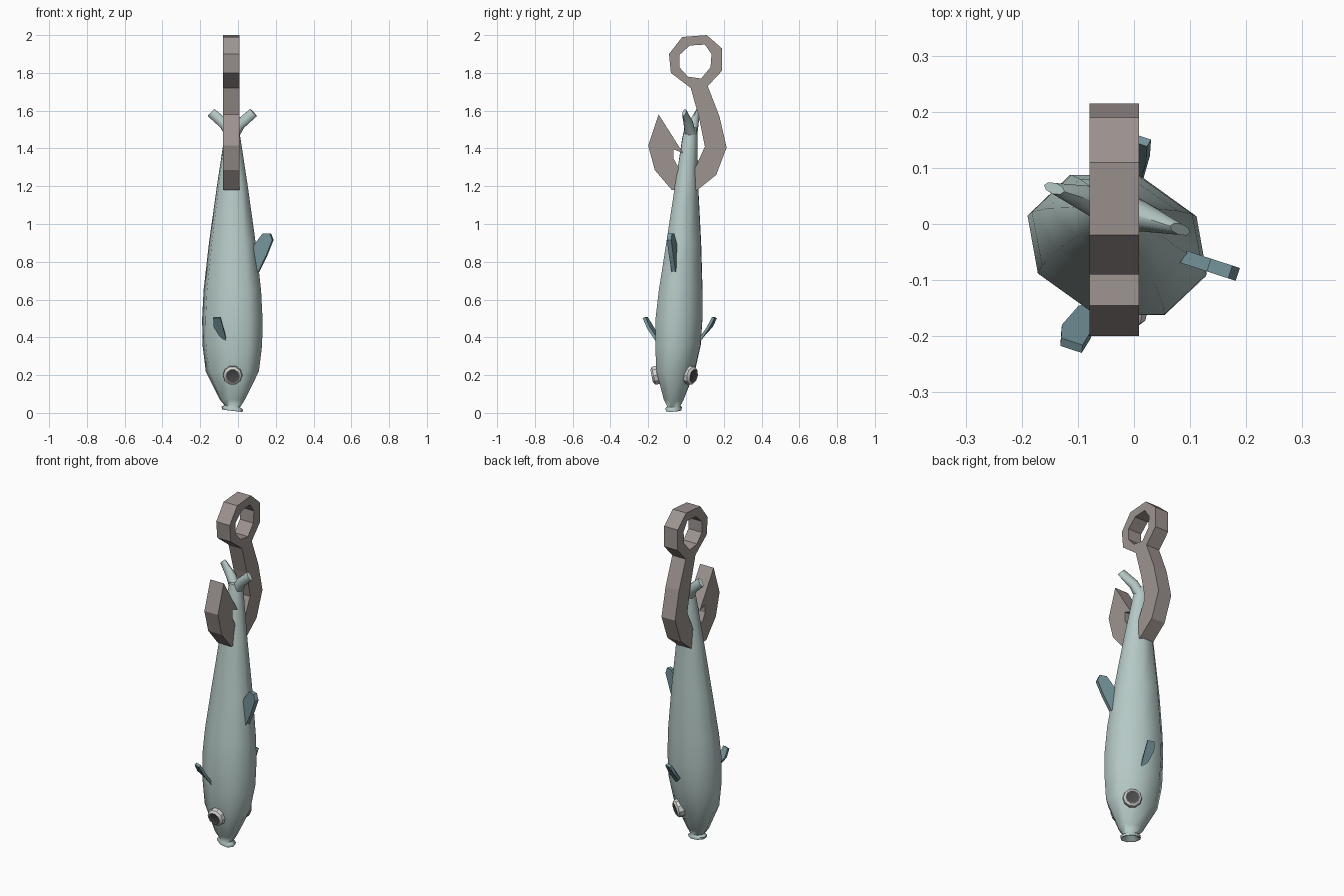
import bpy, bmesh, math
from mathutils import Vector, Matrix

cube = bpy.data.objects.get("Cube")
if cube:
    bpy.data.objects.remove(cube, do_unlink=True)


def material(name, rgb):
    m = bpy.data.materials.new(name)
    m.use_nodes = True
    m.diffuse_color = (*rgb, 1)
    bsdf = next(n for n in m.node_tree.nodes if n.type == 'BSDF_PRINCIPLED')
    bsdf.inputs["Base Color"].default_value = (*rgb, 1)
    return m


SKIN = material("pale_fish_skin", (0.46, 0.58, 0.56))
FIN = material("blue_grey_fin", (0.18, 0.30, 0.33))
STEEL = material("warm_grey_steel", (0.34, 0.295, 0.28))
WHITE = material("eye_white", (0.68, 0.68, 0.67))
PUPIL = material("dark_pupil", (0.07, 0.07, 0.07))

TURN = Matrix.Rotation(math.radians(-18), 3, 'Z')


def fish(u, v, z, cy):
    """Fish frame (u to the back fin, v to the side) to world."""
    return TURN @ Vector((u, v, 0)) + Vector((-0.03, cy, z))


def finish(name, bm, mats, smooth=None):
    bmesh.ops.recalc_face_normals(bm, faces=bm.faces)
    me = bpy.data.meshes.new(name)
    bm.to_mesh(me)
    bm.free()
    for m in mats:
        me.materials.append(m)
    ob = bpy.data.objects.new(name, me)
    bpy.context.collection.objects.link(ob)
    if smooth:
        bpy.ops.object.select_all(action='DESELECT')
        ob.select_set(True)
        bpy.context.view_layer.objects.active = ob
        bpy.ops.object.shade_smooth_by_angle(angle=math.radians(smooth))
    return ob


def loft(bm, rings):
    """Skin a list of equal point rings and cap both ends."""
    rows = [[bm.verts.new(p) for p in r] for r in rings]
    n = len(rows[0])
    for a, b in zip(rows, rows[1:]):
        for i in range(n):
            bm.faces.new((a[i], a[(i + 1) % n], b[(i + 1) % n], b[i]))
    bm.faces.new(rows[0])
    return bm.faces.new(rows[-1])


def circle(n):
    return [(math.cos(i * math.tau / n), math.sin(i * math.tau / n)) for i in range(n)]


# Body with flared lips: height, half depth, half width, centre y
PROFILE = [
    (0.045, 0.025, 0.02, -0.065), (0.015, 0.045, 0.033, -0.065),
    (0.012, 0.057, 0.042, -0.065), (0.025, 0.06, 0.045, -0.065),
    (0.035, 0.043, 0.036, -0.065), (0.07, 0.07, 0.055, -0.065),
    (0.22, 0.148, 0.104, -0.055), (0.36, 0.166, 0.125, -0.042),
    (0.50, 0.168, 0.130, -0.037), (0.65, 0.160, 0.120, -0.028),
    (0.90, 0.130, 0.095, -0.012), (1.20, 0.086, 0.064, 0.003),
    (1.45, 0.046, 0.043, 0.020), (1.51, 0.036, 0.034, 0.025),
]
bm = bmesh.new()
loft(bm, [[fish(a * c, b * s, z - (0.12 * a * c if z < 0.05 else 0), cy)
           for c, s in circle(8)] for z, a, b, cy in PROFILE])
finish("fish_body", bm, [SKIN], 70)

# Forked tail: two flattened stubs
STATIONS = [(0.0, 1.455, 0.03, 0.033), (0.045, 1.53, 0.029, 0.027),
            (0.118, 1.59, 0.027, 0.010)]
for side, label in ((1, "upper"), (-1, "lower")):
    bm = bmesh.new()
    loft(bm, [[fish(side * (u + 0.7 * h * c), t * s, z - 0.7 * h * c, 0.027)
               for c, s in circle(8)] for u, z, h, t in STATIONS])
    finish(label + "_tail_lobe", bm, [SKIN], 50)


# Fins: outlines in the fish frame, given a thickness
def fin(name, points, cy, thickness):
    bm = bmesh.new()
    pts = [fish(*p, cy) for p in points]
    normal = (pts[2] - pts[0]).cross(pts[3] - pts[0]).normalized()
    loft(bm, [[p + normal * s * thickness / 2 for p in pts] for s in (-1, 1)])
    finish(name, bm, [FIN])


fin("back_fin", [(0.10, 0, 0.76), (0.146, 0, 0.745), (0.19, 0, 0.83), (0.226, 0, 0.915),
                 (0.212, 0, 0.95), (0.172, 0, 0.95), (0.125, 0, 0.89)], -0.02, 0.024)
for side, label in ((-1, "front"), (1, "rear")):
    outline = [(0.006, 0.112, 0.375), (-0.031, 0.128, 0.41), (-0.049, 0.17, 0.46),
               (-0.043, 0.193, 0.505), (-0.003, 0.193, 0.505), (0.004, 0.165, 0.45)]
    fin(label + "_side_fin", [(u, side * v, z) for u, v, z in outline], -0.04, 0.016)

# Eyes: stepped white discs with dark pupils
for side, label in ((-1, "front"), (1, "rear")):
    out = TURN @ Vector((0.31, side * 0.95, 0)) + Vector((0, 0, -0.2))
    place = Matrix.Translation(fish(0.032, side * 0.094, 0.2, -0.058))
    place = place @ out.to_track_quat('Z', 'Y').to_matrix().to_4x4()
    bm = bmesh.new()
    steps = [(0.045, -0.03), (0.052, 0.0), (0.049, 0.015), (0.036, 0.025), (0.034, 0.024)]
    cap = loft(bm, [[place @ Vector((r * c, r * s, h)) for c, s in circle(10)]
                    for r, h in steps])
    cap.material_index = 1
    finish(label + "_eye", bm, [WHITE, PUPIL], 30)

# Hook: flat outline with an eyelet hole, extruded sideways
OUTLINE = [(0.025, 1.72), (-0.08, 1.80), (-0.09, 1.90), (-0.02, 1.99), (0.11, 2.0),
           (0.19, 1.93), (0.19, 1.81), (0.115, 1.73), (0.177, 1.57), (0.215, 1.405),
           (0.16, 1.26), (0.06, 1.18), (-0.075, 1.18), (-0.165, 1.285), (-0.2, 1.415),
           (-0.145, 1.58), (-0.015, 1.375), (-0.065, 1.395), (-0.065, 1.345),
           (-0.04, 1.30), (0.05, 1.30), (0.10, 1.41), (0.07, 1.56)]
HOLE = [(0.02, 1.945), (0.10, 1.95), (0.135, 1.90), (0.13, 1.83),
        (0.08, 1.77), (0.01, 1.78), (-0.035, 1.83), (-0.035, 1.895)]
curve = bpy.data.curves.new("hook", 'CURVE')
curve.dimensions = '2D'
curve.fill_mode = 'BOTH'
curve.extrude = 0.044
for loop in (OUTLINE, HOLE):
    spline = curve.splines.new('POLY')
    spline.points.add(len(loop) - 1)
    for point, (y, z) in zip(spline.points, loop):
        point.co = (y, z, 0, 1)
    spline.use_cyclic_u = True
    spline.use_smooth = False
curve.materials.append(STEEL)
hook = bpy.data.objects.new("hook", curve)
bpy.context.collection.objects.link(hook)
hook.matrix_world = Matrix(((0, 0, 1, -0.035), (1, 0, 0, 0), (0, 1, 0, 0), (0, 0, 0, 1)))
bpy.ops.object.select_all(action='DESELECT')
hook.select_set(True)
bpy.context.view_layer.objects.active = hook
bpy.ops.object.convert(target='MESH')
